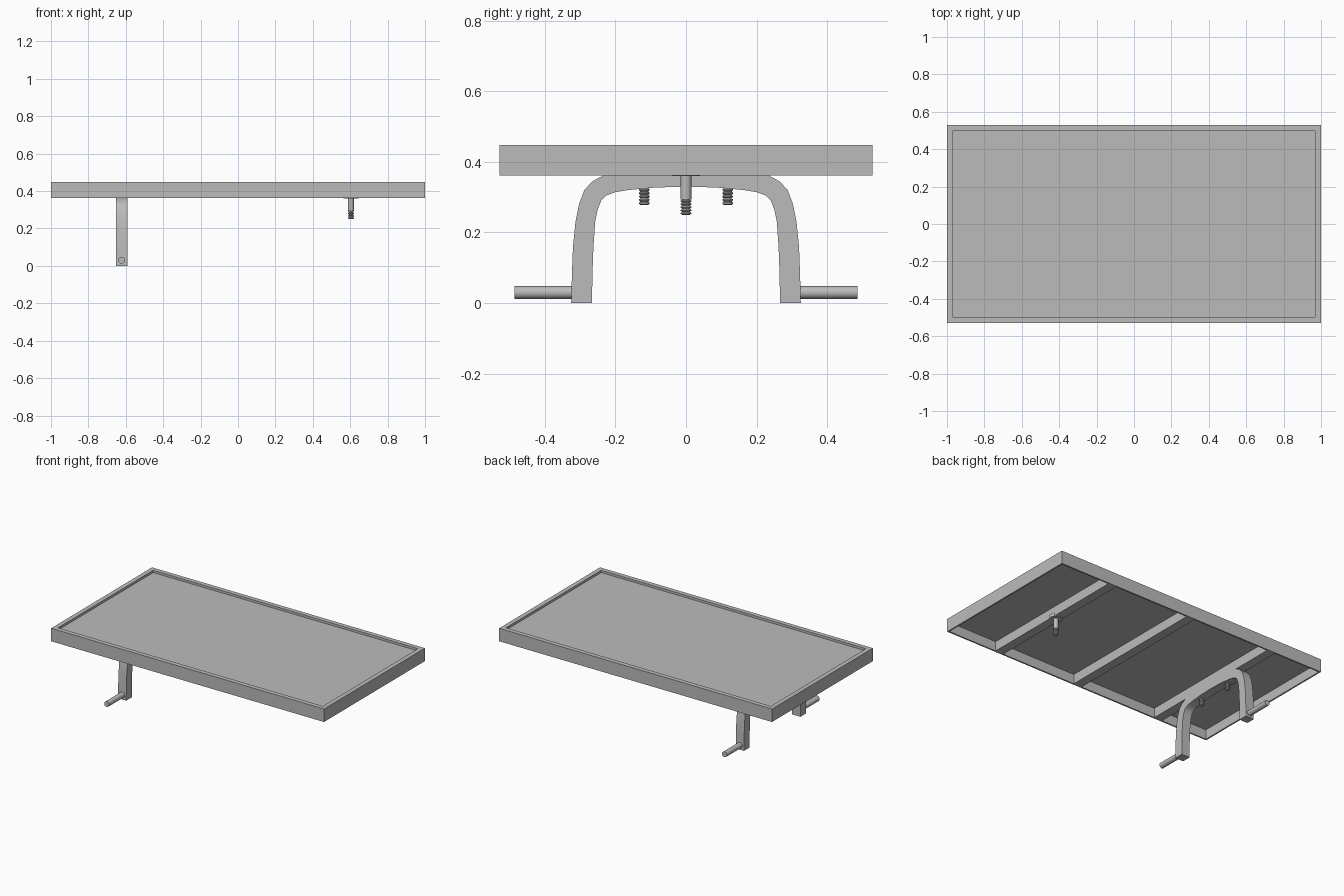
import bpy
import bmesh
import math
from mathutils import Matrix

old = bpy.data.objects.get("Cube")
if old:
    bpy.data.objects.remove(old, do_unlink=True)

# Single plain metal colour
grey = bpy.data.materials.new("plain grey")
grey.use_nodes = True
COLOUR = (0.5, 0.5, 0.5, 1)
grey.diffuse_color = COLOUR
grey.node_tree.nodes["Principled BSDF"].inputs["Base Color"].default_value = COLOUR

LENGTH, DEPTH = 1.0, 0.528       # half sizes of the tabletop
BOTTOM, TOP = 0.362, 0.448
WALL, LIP, RECESS = 0.01, 0.03, 0.015
FORK_X, PIN_X, BEAM_WIDTH = -0.622, 0.604, 0.06


def finish(name, bm, smooth=False):
    bmesh.ops.recalc_face_normals(bm, faces=bm.faces)
    mesh = bpy.data.meshes.new(name)
    bm.to_mesh(mesh)
    bm.free()
    mesh.materials.append(grey)
    obj = bpy.data.objects.new(name, mesh)
    bpy.context.collection.objects.link(obj)
    if smooth:
        bpy.ops.object.select_all(action="DESELECT")
        obj.select_set(True)
        bpy.context.view_layer.objects.active = obj
        bpy.ops.object.shade_smooth_by_angle(angle=math.radians(35))
    return obj


def box(name, low, high):
    bm = bmesh.new()
    bmesh.ops.create_cube(bm, size=1)
    for v in bm.verts:
        for i in range(3):
            v.co[i] = high[i] if v.co[i] > 0 else low[i]
    return finish(name, bm)


def lathe(name, profile, location, turn=None):
    """Spin (radius, height) points about z, then turn and place them."""
    bm = bmesh.new()
    verts = [bm.verts.new((r, 0, z)) for r, z in profile]
    edges = [bm.edges.new(pair) for pair in zip(verts, verts[1:])]
    bmesh.ops.spin(bm, geom=verts + edges, cent=(0, 0, 0), axis=(0, 0, 1),
                   angle=math.tau, steps=32, use_merge=True)
    bmesh.ops.remove_doubles(bm, verts=bm.verts, dist=1e-5)
    if turn:
        bm.transform(turn)
    bm.transform(Matrix.Translation(location))
    return finish(name, bm, True)


def thread(low, high, count):
    """Zigzag profile of a screw thread, from the top down to a flat end."""
    pitch = (high - low) / count
    points = []
    for i in range(count):
        z = high - i * pitch
        points += [(0.011, z), (0.015, z - pitch * 0.35), (0.015, z - pitch * 0.65)]
    return points + [(0.011, low), (0, low)]


# Rim: a lip on top and a thin skirt below, swept around the rectangle
section = [(0, BOTTOM), (0, TOP), (LIP, TOP), (LIP, TOP - RECESS),
           (WALL, TOP - RECESS), (WALL, BOTTOM)]
bm = bmesh.new()
loops = []
for sx, sy in ((-1, -1), (1, -1), (1, 1), (-1, 1)):
    loops.append([bm.verts.new((sx * (LENGTH - d), sy * (DEPTH - d), z)) for d, z in section])
for k in range(4):
    a, b = loops[k], loops[(k + 1) % 4]
    for i in range(len(section)):
        j = (i + 1) % len(section)
        bm.faces.new((a[i], b[i], b[j], a[j]))
finish("tabletop_rim", bm)

# Recessed panel and its cross beams
PANEL_LOW = TOP - RECESS - 0.008
inner_x, inner_y = LENGTH - WALL, DEPTH - WALL
box("tabletop_panel", (-inner_x, -inner_y, PANEL_LOW), (inner_x, inner_y, TOP - RECESS))
for name, x in (("left", PIN_X), ("middle", 0), ("right", FORK_X)):
    box(name + "_cross_beam", (x - BEAM_WIDTH / 2, -inner_y, BOTTOM),
        (x + BEAM_WIDTH / 2, inner_y, PANEL_LOW))

# Arched fork: outer and inner half profiles, mirrored in y and given width
outer = [(0.325, 0), (0.323, 0.08), (0.32, 0.16), (0.313, 0.23), (0.303, 0.28),
         (0.288, 0.32), (0.265, 0.345), (0.235, 0.361), (0.19, 0.372), (0.1, 0.381), (0, 0.384)]
inner = [(0.266, 0), (0.265, 0.08), (0.262, 0.16), (0.257, 0.23), (0.25, 0.265),
         (0.24, 0.29), (0.225, 0.305), (0.2, 0.314), (0.165, 0.32), (0.09, 0.327), (0, 0.33)]
mirror = lambda half: half + [(-y, z) for y, z in reversed(half[:-1])]
bm = bmesh.new()
rows = []
for (oy, oz), (iy, iz) in zip(mirror(outer), mirror(inner)):
    rows.append([bm.verts.new((FORK_X + dx, y, z)) for dx, y, z in
                 ((-0.03, oy, oz), (0.03, oy, oz), (0.03, iy, iz), (-0.03, iy, iz))])
for a, b in zip(rows, rows[1:]):
    for i in range(4):
        j = (i + 1) % 4
        bm.faces.new((a[i], a[j], b[j], b[i]))
bm.faces.new(rows[0])
bm.faces.new(rows[-1])
finish("arched_fork", bm, True)

# Axle pegs and fork bolts, one on each side
for side, sign in (("back", 1), ("front", -1)):
    lathe(side + "_axle_peg", [(0, 0.3), (0.018, 0.3), (0.018, 0.486), (0, 0.486)],
          (FORK_X, 0, 0.03), Matrix.Rotation(-sign * math.pi / 2, 4, "X"))
    lathe(side + "_fork_bolt", [(0, 0.36), (0.011, 0.36)] + thread(0.278, 0.335, 6),
          (FORK_X, sign * 0.118, 0))

# Pivot pin with its collar
lathe("pivot_pin", [(0, 0.38), (0.015, 0.38), (0.015, 0.293)] + thread(0.25, 0.293, 5),
      (PIN_X, 0, 0))
lathe("pivot_collar", [(0, 0.38), (0.04, 0.38), (0.04, 0.36), (0, 0.36)], (PIN_X, 0, 0))
